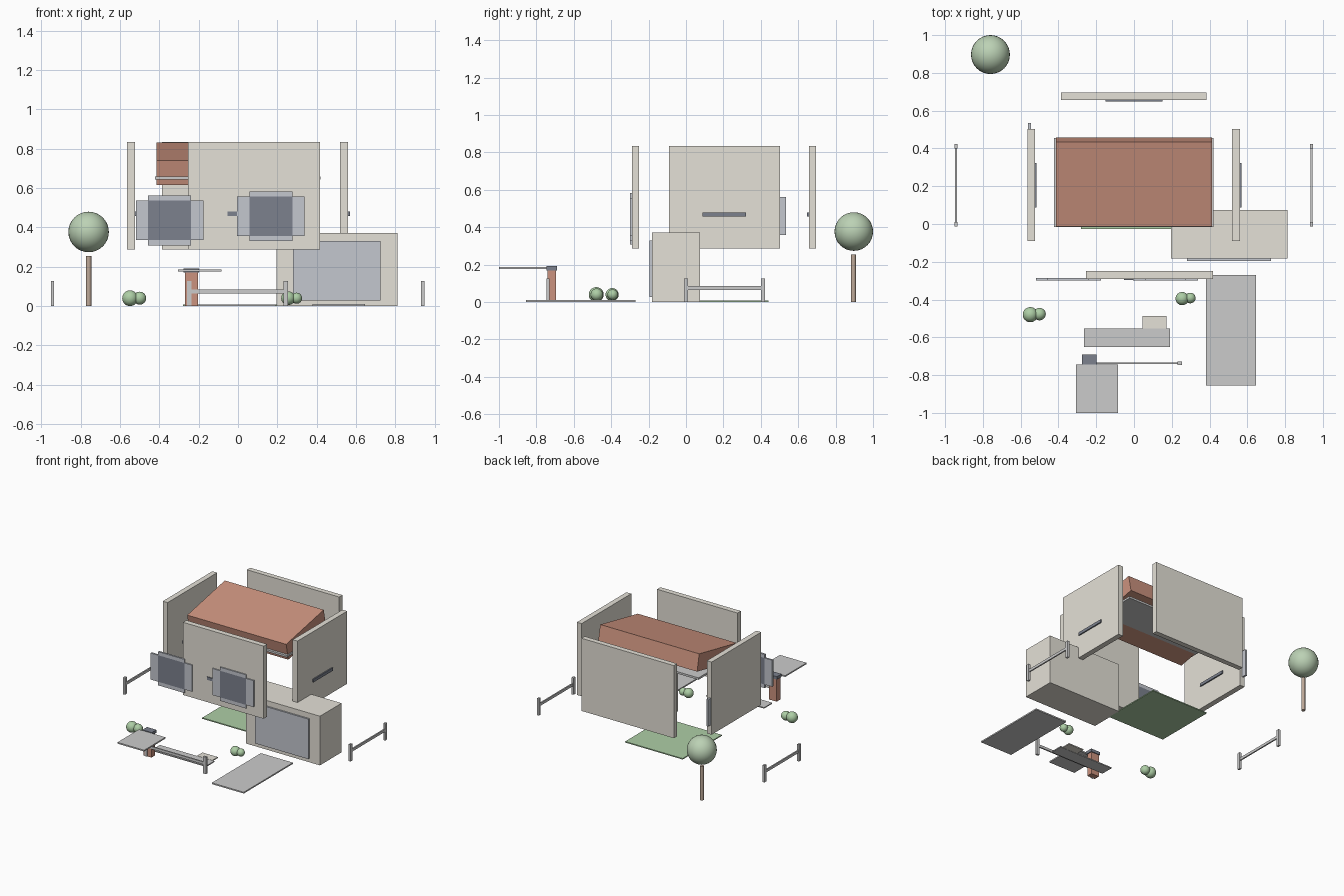
import bpy, math

if "Cube" in bpy.data.objects:
    bpy.data.objects.remove(bpy.data.objects["Cube"])


def material(name, r, g, b):
    m = bpy.data.materials.new(name)
    m.diffuse_color = (r, g, b, 1)
    m.use_nodes = True
    m.node_tree.nodes["Principled BSDF"].inputs["Base Color"].default_value = m.diffuse_color
    return m


WALL = material("plaster", 0.78, 0.75, 0.68)
BRICK = material("terracotta", 0.60, 0.29, 0.21)
DARK = material("dark_glass", 0.20, 0.22, 0.27)
LEAF = material("foliage", 0.50, 0.64, 0.46)
GRASS = material("grass", 0.42, 0.62, 0.38)
WOOD = material("bark", 0.52, 0.40, 0.32)
SHUT = material("shutter_grey", 0.55, 0.57, 0.62)


def box(name, x, y, z, mat=None, rot_x=0):
    """Box from (min, max) ranges."""
    r = (x, y, z)
    bpy.ops.mesh.primitive_cube_add(size=1, location=[(a + b) / 2 for a, b in r],
                                    rotation=(rot_x, 0, 0))
    o = bpy.context.object
    o.name = name
    o.scale = [b - a for a, b in r]
    bpy.ops.object.transform_apply(location=False, rotation=False, scale=True)
    if mat:
        o.data.materials.append(mat)
    return o


def ball(name, loc, r, mat):
    bpy.ops.mesh.primitive_uv_sphere_add(segments=32, ring_count=16, radius=r, location=loc)
    o = bpy.context.object
    o.name = name
    bpy.ops.object.shade_smooth()
    o.data.materials.append(mat)


# Four separated walls
WZ = (0.287, 0.835)
box("front_wall", (-0.255, 0.417), (-0.29, -0.25), WZ, WALL)
box("back_wall", (-0.386, 0.385), (0.657, 0.696), WZ, WALL)
box("left_wall", (-0.565, -0.525), (-0.09, 0.502), WZ, WALL)
box("right_wall", (0.52, 0.56), (-0.09, 0.502), WZ, WALL)

# Dark slots on the walls
SZ = (0.458, 0.48)
box("front_slot", (-0.053, 0.215), (-0.296, -0.288), SZ, DARK)
box("back_slot", (-0.152, 0.15), (0.648, 0.658), SZ, DARK)
for name, x in (("left_slot", -0.526), ("right_slot", 0.559)):
    box(name, (x, x + 0.01), (0.087, 0.322), SZ, DARK)


# Front windows with shutters, lintel and sill
def window(name, cx, cz):
    y, hw, hh = (-0.299, -0.285), 0.109, 0.1
    box(name + "_pane", (cx - hw, cx + hw), y, (cz - hh, cz + hh), DARK)
    for s, side in ((-1, "left"), (1, "right")):
        xs = sorted((cx + s * hw, cx + s * 0.172))
        box(f"{name}_{side}_shutter", xs, y, (cz - hh, cz + hh), SHUT)
    for s, part in ((-1, "sill"), (1, "lintel")):
        zs = sorted((cz + s * hh, cz + s * 0.127))
        box(f"{name}_{part}", (cx - hw, cx + hw), y, zs, SHUT)


window("left_window", -0.348, 0.436)
window("right_window", 0.167, 0.457)
box("side_shutter", (-0.56, -0.545), (0.47, 0.535), (0.36, 0.562), SHUT)

# Tilted roof block and ceiling plate
tilt = math.atan(0.2)
length, thick = 0.448 / math.cos(tilt), 0.125 / math.cos(tilt)
cy, cz = 0.2225, 0.724
box("roof", (-0.414, 0.412), (cy - length / 2, cy + length / 2),
    (cz - thick / 2, cz + thick / 2), BRICK, tilt)
box("ceiling_plate", (-0.423, 0.42), (-0.016, 0.455), (0.645, 0.66))

# Garage
box("garage", (0.195, 0.812), (-0.183, 0.075), (0, 0.371), WALL)
box("garage_door", (0.28, 0.725), (-0.195, -0.18), (0.028, 0.33), SHUT)

# Ground pieces
box("lawn", (-0.28, 0.2), (-0.027, 0.44), (0, 0.008), GRASS)
box("driveway", (0.38, 0.647), (-0.855, -0.27), (0, 0.01))
box("path", (-0.264, 0.19), (-0.65, -0.554), (0, 0.008))
box("door_step", (0.044, 0.172), (-0.552, -0.487), (0, 0.008), WALL)

# Side fences
for side, x in (("left", -0.943), ("right", 0.94)):
    for i, y in enumerate((-0.001, 0.412)):
        box(f"{side}_fence_post_{i}", (x - 0.008, x + 0.008), (y - 0.011, y + 0.011), (0, 0.127))
    box(f"{side}_fence_rail", (x - 0.005, x + 0.005), (-0.001, 0.412), (0.065, 0.085))

# Front fence
for i, x in enumerate((-0.248, 0.243)):
    box(f"front_fence_post_{i}", (x - 0.012, x + 0.012), (-0.746, -0.729), (0, 0.127))
box("front_fence_rail", (-0.248, 0.243), (-0.742, -0.732), (0.065, 0.084))

# Gate pillar with cap and flat canopy
box("gate_pillar", (-0.27, -0.204), (-0.74, -0.696), (0, 0.172), BRICK)
box("pillar_cap", (-0.276, -0.198), (-0.745, -0.69), (0.17, 0.192), DARK)
box("canopy", (-0.306, -0.084), (-1.0, -0.745), (0.177, 0.187))

# Tree
bpy.ops.mesh.primitive_cylinder_add(vertices=12, radius=0.014, depth=0.255,
                                    location=(-0.76, 0.895, 0.1275))
trunk = bpy.context.object
trunk.name = "tree_trunk"
bpy.ops.object.shade_smooth_by_angle()
trunk.data.materials.append(WOOD)
ball("tree_crown", (-0.76, 0.897, 0.377), 0.103, LEAF)

# Bushes
for name, x, y, r in (("left_bush_big", -0.549, -0.48, 0.04), ("left_bush_small", -0.5, -0.477, 0.033),
                      ("right_bush_big", 0.255, -0.395, 0.035), ("right_bush_small", 0.298, -0.392, 0.028)):
    ball(name, (x, y, 0.04), r, GRASS)
